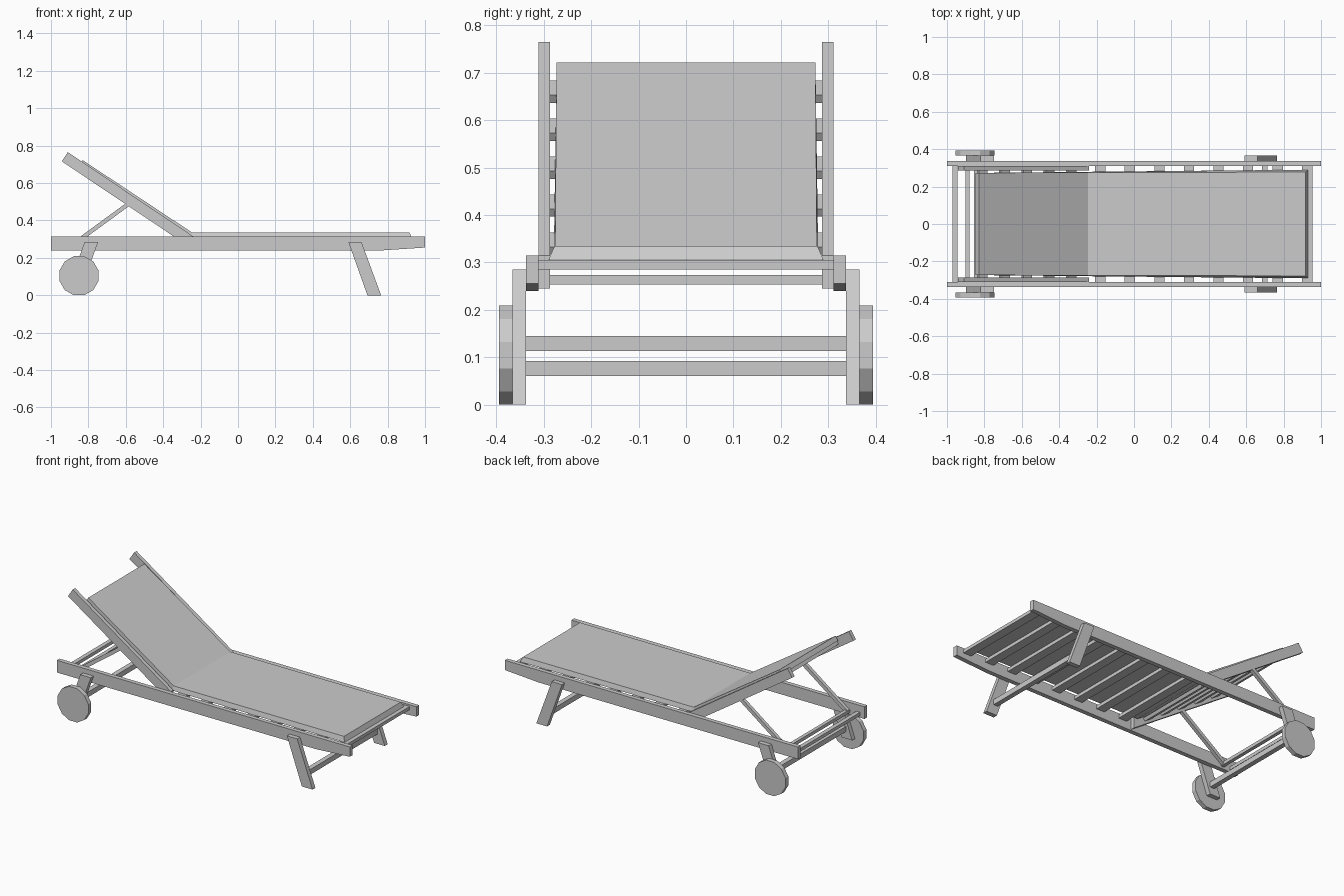
import bpy, bmesh, math
from mathutils import Vector

if "Cube" in bpy.data.objects:
    bpy.data.objects.remove(bpy.data.objects["Cube"])


def mesh_object(name, bm):
    bmesh.ops.recalc_face_normals(bm, faces=bm.faces[:])
    me = bpy.data.meshes.new(name)
    bm.to_mesh(me)
    bm.free()
    ob = bpy.data.objects.new(name, me)
    bpy.context.collection.objects.link(ob)
    return ob


def prism(name, pts, y0, y1, mirror=False):
    """Extrude an x-z profile from y0 to y1, optionally mirrored to the far side."""
    bm = bmesh.new()
    a = [bm.verts.new((x, y0, z)) for x, z in pts]
    b = [bm.verts.new((x, y1, z)) for x, z in pts]
    n = len(pts)
    bm.faces.new(a)
    bm.faces.new(b[::-1])
    for i in range(n):
        bm.faces.new((a[i], a[(i + 1) % n], b[(i + 1) % n], b[i]))
    ob = mesh_object(name, bm)
    if mirror:
        m = ob.modifiers.new("mirror", 'MIRROR')
        m.use_axis = (False, True, False)
    return ob


def rect(x, z, w, h, ang=0.0):
    """Rectangle profile centred on x, z with its width along the given angle."""
    u = Vector((math.cos(ang), math.sin(ang))) * w / 2
    v = Vector((-math.sin(ang), math.cos(ang))) * h / 2
    c = Vector((x, z))
    return [c - u - v, c + u - v, c + u + v, c - u + v]


# Long side rails, thinner towards the foot end
prism("side_rail", [(-1, .24), (.77, .24), (1, .255), (1, .315), (-1, .315)],
      .311, .338, True)

# Tilted backrest rails
prism("backrest_rail", [(-.24, .245), (-.24, .315), (-.91, .765), (-.942, .716)],
      .287, .311, True)

# Seat slats
for i in range(8):
    prism(f"seat_slat_{i + 1}", rect(-.18 + .158 * i, .295, .055, .02), -.312, .312)

# Backrest slats, hung under the cushion
up = Vector((-.83, .558))
normal = Vector((.558, .83))
tilt = math.atan2(-.558, .83)
for i in range(5):
    c = Vector((-.24, .315)) + up * (.667 - .1435 * i) - normal * .0325
    prism(f"backrest_slat_{i + 1}", rect(c.x, c.y, .055, .02, tilt), -.288, .288)

# Folded cushion: (top x, z, half width), (bottom x, z, half width) at each station
stations = [((-.83, .722, .273), (-.847, .697, .273)),
            ((-.245, .335, .276), (-.26, .306, .279)),
            ((.917, .335, .277), (.93, .306, .29))]
bm = bmesh.new()
rings = []
for (tx, tz, tw), (bx, bz, bw) in stations:
    rings.append([bm.verts.new(p) for p in
                  ((tx, -tw, tz), (tx, tw, tz), (bx, bw, bz), (bx, -bw, bz))])
for a, b in zip(rings, rings[1:]):
    for i in range(4):
        j = (i + 1) % 4
        bm.faces.new((a[i], a[j], b[j], b[i]))
bm.faces.new(rings[0])
bm.faces.new(rings[-1])
mesh_object("cushion", bm)

# Backrest prop struts and their cross bar, plus the head-end bar
p, q = Vector((-.59, .485)), Vector((-.895, .262))
mid, d = (p + q) / 2, p - q
prism("prop_strut", rect(mid.x, mid.y, d.length, .022, math.atan2(d.y, d.x)),
      .287, .309, True)
prism("prop_bar", rect(-.89, .263, .022, .02), -.312, .312)
prism("head_bar", rect(-.957, .263, .026, .02), -.312, .312)

# Slanted legs
prism("front_leg", [(.59, .285), (.66, .285), (.765, 0), (.692, 0)], .338, .366, True)
prism("rear_leg", [(-.82, .285), (-.748, .285), (-.825, .07), (-.897, .07)],
      .338, .366, True)

# Leg cross bars
prism("front_leg_bar", rect(.70, .076, .03, .032), -.34, .34)
prism("rear_leg_bar", rect(-.84, .129, .03, .032), -.34, .34)

# Twelve-sided wheels
wheel = [(-.85 + .108 * math.cos(math.radians(15 + 30 * i)),
          .1045 + .108 * math.sin(math.radians(15 + 30 * i))) for i in range(12)]
prism("wheel", wheel, .366, .394, True)
